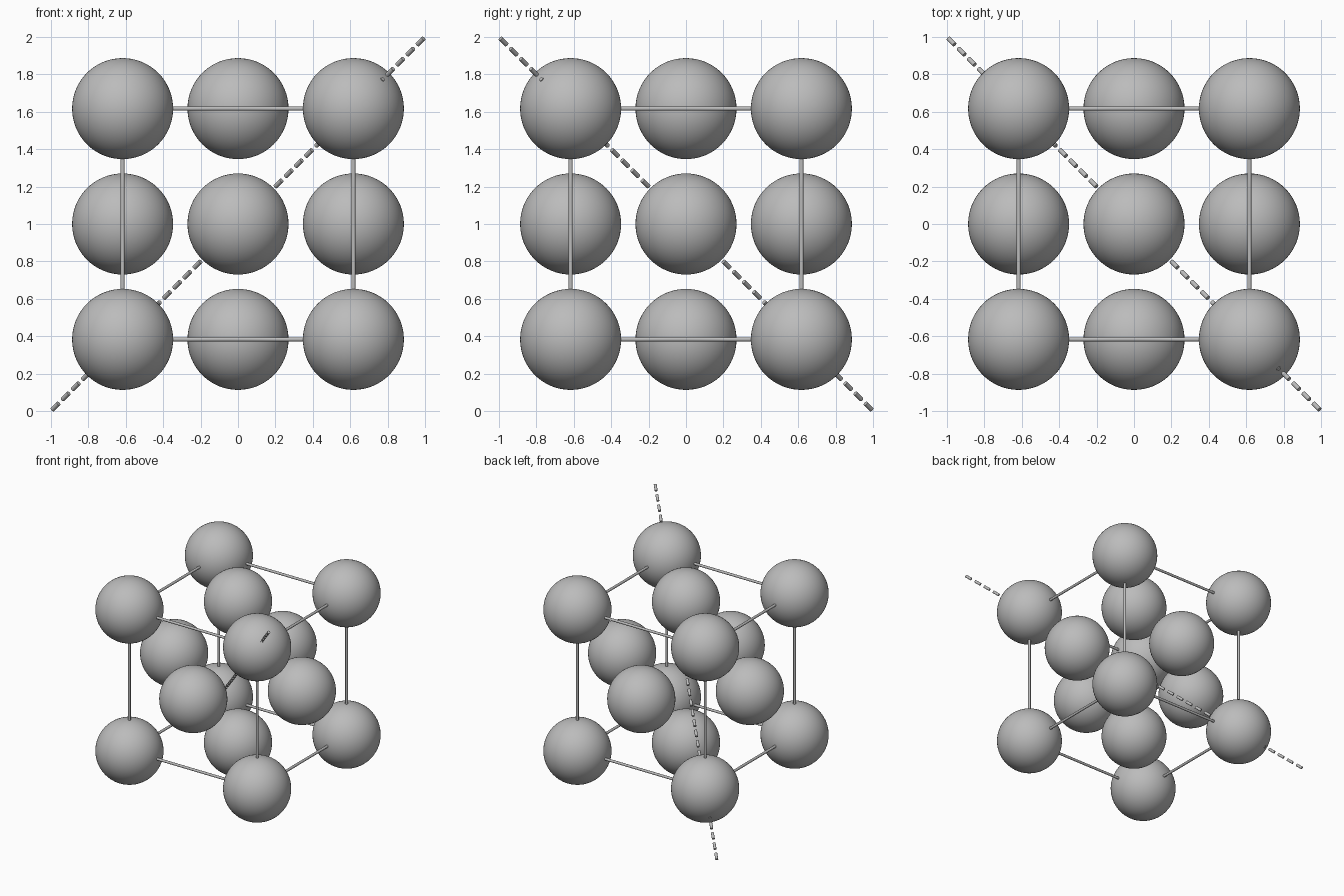
import bpy
from itertools import product
from mathutils import Vector

if "Cube" in bpy.data.objects:
    bpy.data.objects.remove(bpy.data.objects["Cube"], do_unlink=True)

HALF = 0.617      # half the cell edge
BALL_R = 0.27
ROD_R = 0.011
DASHES = 37
CENTRE = Vector((0, 0, 1))

grey = bpy.data.materials.new("plain grey")
grey.use_nodes = True
colour = (0.5, 0.5, 0.5, 1)
grey.diffuse_color = colour
grey.node_tree.nodes["Principled BSDF"].inputs["Base Color"].default_value = colour


def finish(name):
    obj = bpy.context.object
    obj.name = name
    obj.data.materials.append(grey)
    bpy.ops.object.shade_smooth_by_angle()
    return obj


def ball(name, offset):
    bpy.ops.mesh.primitive_uv_sphere_add(
        segments=64, ring_count=32, radius=BALL_R, location=CENTRE + offset)
    finish(name)


def rod(name, start, end, radius):
    axis = end - start
    bpy.ops.mesh.primitive_cylinder_add(
        vertices=16, radius=radius, depth=axis.length,
        location=CENTRE + (start + end) / 2,
        rotation=axis.to_track_quat('Z', 'Y').to_euler())
    finish(name)


# Corner balls
for signs in product((-1, 1), repeat=3):
    ball("corner_ball", Vector(signs) * HALF)

# Face balls and the four cell edges along each axis
for axis in range(3):
    for side in (-1, 1):
        offset = Vector((0, 0, 0))
        offset[axis] = side * HALF
        ball("face_ball", offset)
    for a, b in product((-HALF, HALF), repeat=2):
        start = Vector((0, 0, 0))
        start[axis], start[(axis + 1) % 3], start[(axis + 2) % 3] = -HALF, a, b
        end = start.copy()
        end[axis] = HALF
        rod("edge_rod", start, end, ROD_R)

# Dashed body diagonal
tip = Vector((1, -1, 1)) * 0.992
pitch = 1 / (DASHES - 0.4)
for i in range(DASHES):
    t0 = i * pitch
    t1 = t0 + 0.6 * pitch
    rod("diagonal_dash", tip * (2 * t0 - 1), tip * (2 * t1 - 1), 0.012)
